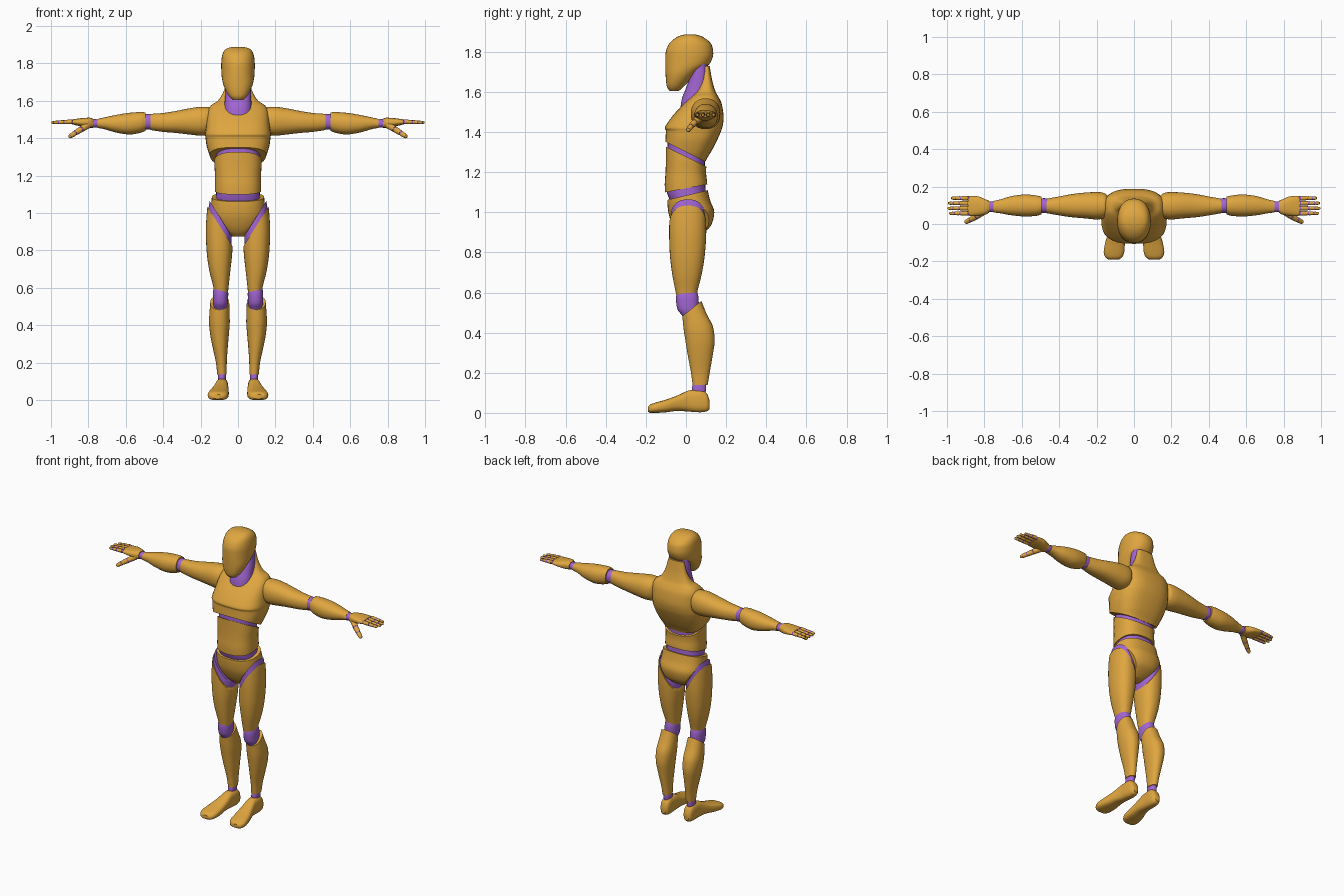
import bpy, bmesh, math
from mathutils import Vector


def material(name, rgb):
    m = bpy.data.materials.new(name)
    m.diffuse_color = (*rgb, 1)
    return m


SHELL = material("golden_orange", (0.74, 0.38, 0.05))
JOINT = material("violet", (0.36, 0.13, 0.65))


def finish(name, bm, mats, mirror, angle=40):
    bmesh.ops.recalc_face_normals(bm, faces=bm.faces[:])
    me = bpy.data.meshes.new(name)
    bm.to_mesh(me)
    bm.free()
    for m in mats:
        me.materials.append(m)
    ob = bpy.data.objects.new(name, me)
    bpy.context.collection.objects.link(ob)
    bpy.ops.object.select_all(action='DESELECT')
    ob.select_set(True)
    bpy.context.view_layer.objects.active = ob
    bpy.ops.object.shade_smooth_by_angle(angle=math.radians(angle))
    if mirror:
        ob.modifiers.new("mirror", 'MIRROR').use_mirror_merge = False
    return ob


def smooth_rows(rows, sub=4):
    """Monotone interpolation between the section rows."""
    def tangent(i, k):
        if i in (0, len(rows) - 1):
            j = 0 if i == 0 else i - 1
            return rows[j + 1][k] - rows[j][k]
        a, b = rows[i][k] - rows[i - 1][k], rows[i + 1][k] - rows[i][k]
        return 2 * a * b / (a + b) if a * b > 0 else 0
    out = []
    for i in range(len(rows) - 1):
        for s in range(sub):
            f = s / sub
            out.append([(2*f**3 - 3*f*f + 1) * rows[i][k] + (f**3 - 2*f*f + f) * tangent(i, k)
                        + (3*f*f - 2*f**3) * rows[i + 1][k] + (f**3 - f*f) * tangent(i + 1, k)
                        for k in range(5)])
    return out + [rows[-1]]


def loft(name, axis, rows, mat=SHELL, n=2.2, mirror=False, cuts=(), seg=32):
    """Rows are (position on axis, min u, max u, min v, max v)."""
    bm = bmesh.new()
    rings = []
    for t, u0, u1, v0, v1 in smooth_rows(rows):
        ring = []
        for i in range(seg):
            a = 2 * math.pi * i / seg
            c, s = math.cos(a), math.sin(a)
            u = (u0 + u1) / 2 + (u1 - u0) / 2 * math.copysign(abs(c) ** (2 / n), c)
            v = (v0 + v1) / 2 + (v1 - v0) / 2 * math.copysign(abs(s) ** (2 / n), s)
            ring.append(bm.verts.new({'x': (t, u, v), 'y': (u, t, v), 'z': (u, v, t)}[axis]))
        rings.append(ring)
    for a, b in zip(rings, rings[1:]):
        for i in range(seg):
            j = (i + 1) % seg
            bm.faces.new((a[i], a[j], b[j], b[i]))
    bm.faces.new(rings[0])
    bm.faces.new(rings[-1])
    # slanted trims: everything on the normal's side is removed
    for co, no in cuts:
        bmesh.ops.bisect_plane(bm, geom=bm.verts[:] + bm.edges[:] + bm.faces[:], dist=1e-5,
                               plane_co=co, plane_no=no, clear_outer=True)
        bmesh.ops.edgeloop_fill(bm, edges=[e for e in bm.edges if e.is_boundary])
    return finish(name, bm, [mat], mirror)


def tilt(z_front, z_back, up):
    """Trim plane given by its height at y = -0.1 and y = 0.1."""
    no = Vector((0, -(z_back - z_front) / 0.2, 1)).normalized()
    return (0, 0, (z_front + z_back) / 2), no if up else -no


# Head
loft("head", 'z', [
    (1.605, -.028, .028, -.082, -.035), (1.625, -.048, .048, -.095, -.012),
    (1.66, -.068, .068, -.1, .02), (1.70, -.082, .082, -.102, .065),
    (1.74, -.088, .088, -.103, .118), (1.79, -.09, .09, -.102, .136),
    (1.83, -.087, .087, -.09, .13), (1.86, -.079, .079, -.065, .105),
    (1.88, -.06, .06, -.03, .07), (1.887, -.035, .035, -.005, .045)])

# Neck and inner torso core
loft("neck", 'z', [
    (1.50, -.078, .078, -.03, .13), (1.56, -.074, .074, -.022, .12),
    (1.62, -.07, .07, .0, .115), (1.68, -.07, .07, .02, .112),
    (1.74, -.068, .068, .03, .108)], JOINT, 2.4)
loft("waist_core", 'z', [
    (1.40, -.12, .12, -.09, .1), (1.25, -.117, .117, -.094, .094),
    (1.12, -.117, .117, -.097, .097), (1.07, -.118, .118, -.085, .1),
    (1.02, -.1, .1, -.06, .08)], JOINT, 2.4)

# Chest with the back of the neck
loft("chest", 'z', [
    (1.73, -.055, .055, .085, .118), (1.66, -.073, .073, .076, .13),
    (1.60, -.108, .108, .05, .148), (1.575, -.145, .145, .025, .162),
    (1.54, -.163, .163, -.012, .178), (1.47, -.17, .17, -.075, .188),
    (1.42, -.176, .176, -.106, .18), (1.405, -.174, .174, -.1, .175),
    (1.37, -.17, .17, -.102, .16), (1.31, -.153, .153, -.106, .13),
    (1.25, -.13, .13, -.104, .096), (1.20, -.12, .12, -.1, .085)],
    n=2.8, cuts=[tilt(1.35, 1.25, False)])

# Abdomen
loft("abdomen", 'z', [
    (1.36, -.122, .122, -.1, .1), (1.27, -.127, .127, -.1, .104),
    (1.20, -.123, .123, -.102, .1), (1.14, -.124, .124, -.106, .106),
    (1.07, -.122, .122, -.104, .104)],
    n=2.5, cuts=[tilt(1.327, 1.228, True), tilt(1.10, 1.138, False)])

# Pelvis, trimmed for both legs
hip_no = Vector((.15, 0, -.095)).normalized()
hip_co = Vector((.14, 0, 1.035))
left_no = Vector((-hip_no.x, 0, hip_no.z))
loft("pelvis", 'z', [
    (1.14, -.135, .135, -.09, .102), (1.06, -.142, .142, -.093, .12),
    (1.00, -.145, .145, -.088, .141), (.94, -.125, .125, -.068, .128),
    (.90, -.08, .08, -.045, .09), (.875, -.035, .035, -.02, .05)],
    n=2.4, cuts=[tilt(1.06, 1.108, True), (hip_co, hip_no),
                 (Vector((-.14, 0, 1.035)), left_no)])

# Legs
thigh = [(1.08, .045, .155, -.068, .09), (1.0, .035, .167, -.081, .1),
         (.9, .028, .172, -.084, .101), (.8, .03, .168, -.081, .095),
         (.7, .04, .155, -.07, .08), (.61, .05, .133, -.053, .058),
         (.572, .054, .126, -.045, .05)]
loft("thigh", 'z', thigh, n=2.3, mirror=True, cuts=[(hip_co + hip_no * .02, -hip_no)])
loft("hip_joint", 'z', [(t, u0 + .006, u1 - .006, v0 + .006, v1 - .006)
                        for t, u0, u1, v0, v1 in thigh[:4]],
     JOINT, 2.3, True, [(hip_co - hip_no * .006, -hip_no)])
loft("knee", 'z', [
    (.62, .06, .125, -.04, .05), (.57, .052, .135, -.05, .063),
    (.52, .054, .134, -.044, .064), (.48, .064, .124, -.016, .06),
    (.44, .08, .11, .0, .05)], JOINT, mirror=True)
loft("shin", 'z', [
    (.6, .052, .142, -.03, .06), (.5, .046, .15, -.02, .1),
    (.42, .044, .155, -.012, .137), (.36, .048, .15, -.003, .143),
    (.28, .055, .135, .01, .132), (.2, .06, .118, .025, .118),
    (.138, .061, .111, .033, .108)], mirror=True,
    cuts=[((0, .025, .517), Vector((0, -.62, .78)))])
loft("ankle", 'z', [(.16, .066, .106, .038, .1), (.12, .064, .108, .03, .1),
                    (.09, .066, .106, .035, .095)], JOINT, mirror=True)
loft("foot", 'y', [
    (.118, .07, .1, .02, .06), (.105, .057, .113, .008, .095),
    (.07, .052, .119, .003, .116), (.02, .052, .122, .006, .113),
    (-.04, .05, .136, .01, .088), (-.1, .049, .154, .003, .066),
    (-.15, .052, .162, .0, .052), (-.178, .064, .153, .0, .042),
    (-.19, .08, .138, .007, .03)], n=2.7, mirror=True)

# Arms
loft("upper_arm", 'x', [
    (.14, .05, .15, 1.44, 1.555), (.16, .03, .166, 1.42, 1.567),
    (.2, .024, .171, 1.414, 1.568), (.26, .03, .168, 1.42, 1.56),
    (.33, .036, .16, 1.428, 1.546), (.4, .046, .147, 1.434, 1.535),
    (.468, .058, .135, 1.444, 1.53)], mirror=True)
loft("elbow", 'x', [(.43, .064, .13, 1.455, 1.522), (.48, .058, .138, 1.446, 1.53),
                    (.53, .064, .132, 1.453, 1.522)], JOINT, mirror=True)
loft("forearm", 'x', [
    (.494, .052, .146, 1.44, 1.538), (.52, .044, .152, 1.43, 1.54),
    (.58, .04, .158, 1.42, 1.536), (.65, .046, .15, 1.43, 1.525),
    (.72, .058, .13, 1.45, 1.51), (.752, .062, .123, 1.455, 1.503)], mirror=True)
loft("wrist", 'x', [(.74, .066, .118, 1.459, 1.5), (.765, .064, .12, 1.457, 1.502),
                    (.80, .066, .118, 1.459, 1.5)], JOINT, mirror=True)
loft("palm", 'x', [
    (.776, .06, .125, 1.456, 1.505), (.795, .05, .132, 1.456, 1.51),
    (.83, .045, .147, 1.462, 1.508), (.87, .043, .151, 1.47, 1.503),
    (.888, .047, .148, 1.475, 1.5)], n=2.5, mirror=True)


def digit(name, path, r):
    """Chain of tapered segments with ball joints at each bend."""
    bm = bmesh.new()
    path = [Vector(p) for p in path]
    for i, (p, q) in enumerate(zip(path, path[1:])):
        d = q - p
        rot = Vector((0, 0, 1)).rotation_difference(d).to_matrix().to_4x4()
        rot.translation = (p + q) / 2
        r0, r1 = r * (1 - .13 * i), r * (.87 - .13 * i)
        bmesh.ops.create_cone(bm, cap_ends=True, segments=12, radius1=r0, radius2=r1,
                              depth=d.length - .007, matrix=rot)
        ball = rot.copy()
        ball.translation = p
        old = set(bm.faces)
        bmesh.ops.create_uvsphere(bm, u_segments=10, v_segments=6, radius=r0 * .95, matrix=ball)
        for f in set(bm.faces) - old:
            f.material_index = 1
    # rounded tip
    ball.translation = path[-1] - d.normalized() * .006
    bmesh.ops.create_uvsphere(bm, u_segments=10, v_segments=6, radius=r1, matrix=ball)
    finish(name, bm, [SHELL, JOINT], True)


# Fingers and thumb
fingers = {"index_finger": (.057, .988), "middle_finger": (.084, .996),
           "ring_finger": (.111, .994), "little_finger": (.138, .978)}
for name, (y, tip) in fingers.items():
    step = (tip - .89)
    digit(name, [(.89 + step * f, y, 1.488 - .004 * f) for f in (0, .42, .73, 1)], .0125)
digit("thumb", [(.80, .07, 1.472), (.84, .042, 1.447), (.872, .024, 1.427), (.9, .01, 1.408)], .019)
